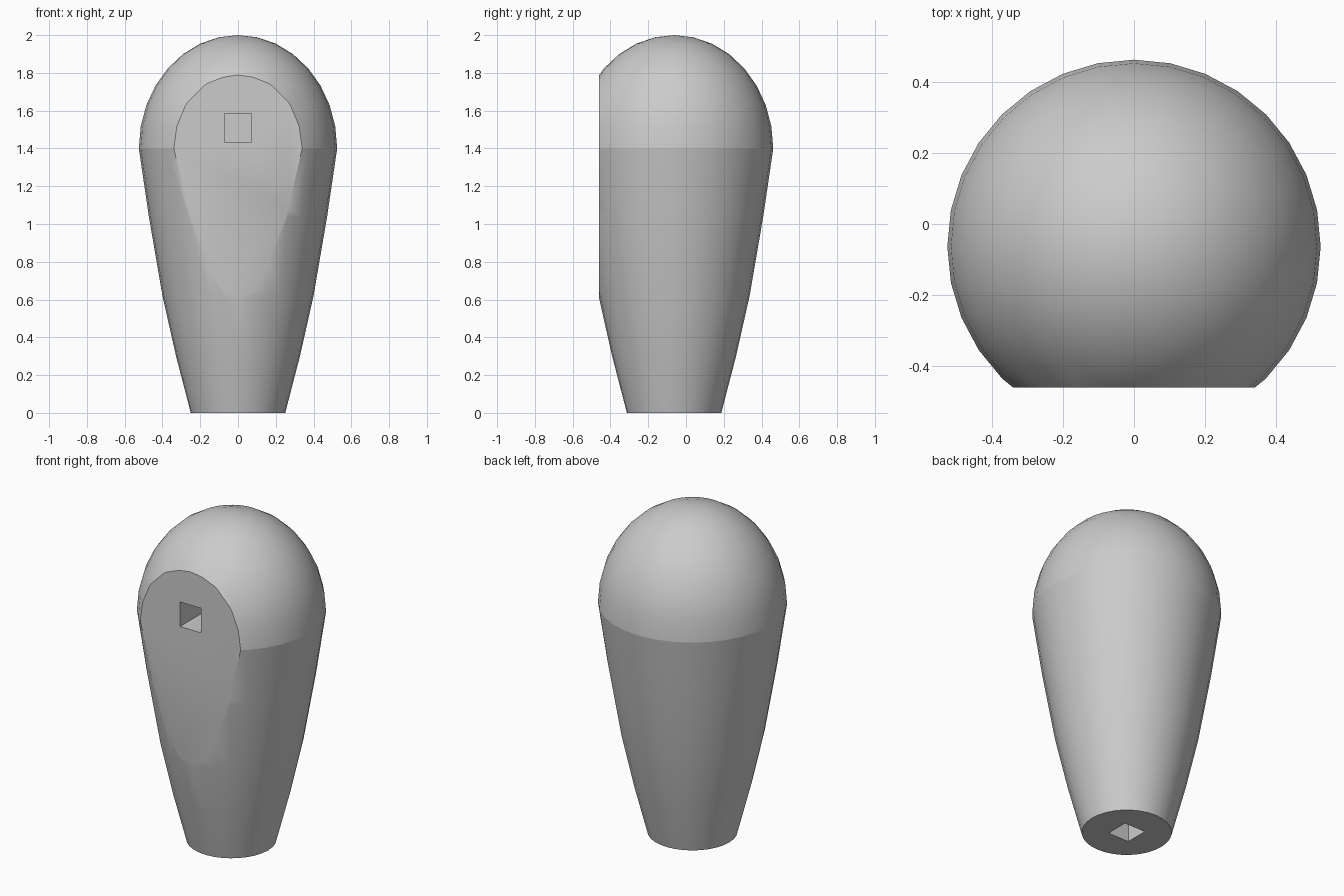
import bpy, bmesh, math
from mathutils import Vector

cube = bpy.data.objects.get("Cube")
if cube:
    bpy.data.objects.remove(cube, do_unlink=True)

SIDES = 32
AXIS_Y = -0.063
RADIUS, SEAM, DOME = 0.525, 1.4, 0.6
FLAT_Y = -0.46
HOLE = 0.142

grey = bpy.data.materials.new("plain grey")
grey.use_nodes = True
grey.diffuse_color = (0.6, 0.6, 0.6, 1)
grey.node_tree.nodes["Principled BSDF"].inputs["Base Color"].default_value = (0.6, 0.6, 0.6, 1)

# Profile: tapered grip, then a half-ellipse dome
profile = [(0.25, 0), (0.328, 0.3), (0.4, 0.62), (0.472, 1.04), (RADIUS, SEAM)]
for i in range(1, 8):
    a = i * math.pi / 16
    profile.append((RADIUS * math.cos(a), SEAM + DOME * math.sin(a)))

# Revolve the profile
bm = bmesh.new()
rings = []
for r, z in profile:
    rings.append([bm.verts.new((r * math.sin(t), AXIS_Y + r * math.cos(t), z))
                  for t in (2 * math.pi * k / SIDES for k in range(SIDES))])
tip = bm.verts.new((0, AXIS_Y, SEAM + DOME))
bm.faces.new(rings[0])
for k in range(SIDES):
    n = (k + 1) % SIDES
    for low, high in zip(rings, rings[1:]):
        bm.faces.new((low[k], low[n], high[n], high[k]))
    bm.faces.new((rings[-1][k], rings[-1][n], tip))

# Slice the flat front face
cut = bmesh.ops.bisect_plane(bm, geom=bm.verts[:] + bm.edges[:] + bm.faces[:],
                             plane_co=(0, FLAT_Y, 0), plane_no=(0, -1, 0),
                             clear_outer=True)
bmesh.ops.holes_fill(bm, edges=[e for e in cut["geom_cut"] if isinstance(e, bmesh.types.BMEdge)],
                     sides=0)
bmesh.ops.recalc_face_normals(bm, faces=bm.faces[:])
mesh = bpy.data.meshes.new("grip_body")
bm.to_mesh(mesh)
bm.free()
mesh.materials.append(grey)
body = bpy.data.objects.new("grip_body", mesh)
bpy.context.collection.objects.link(body)
bpy.context.view_layer.objects.active = body
body.select_set(True)


def bore(name, low, high):
    """Cut a square passage between two corners."""
    low, high = Vector(low), Vector(high)
    b = bmesh.new()
    bmesh.ops.create_cube(b, size=1)
    for v in b.verts:
        v.co = (low + high) / 2 + v.co * (high - low)
    m = bpy.data.meshes.new(name)
    b.to_mesh(m)
    b.free()
    m.materials.append(grey)
    cutter = bpy.data.objects.new(name, m)
    cutter.hide_render = True
    bpy.context.collection.objects.link(cutter)
    mod = body.modifiers.new(name, "BOOLEAN")
    mod.operation, mod.solver, mod.object = "DIFFERENCE", "EXACT", cutter
    bpy.ops.object.modifier_apply(modifier=name)
    bpy.data.objects.remove(cutter, do_unlink=True)


# Square passage: up from the base, then out through the front
h = HOLE / 2
bore("base_passage", (-h, AXIS_Y - h, -0.1), (h, AXIS_Y + h, 1.5))
bore("front_passage", (-h, FLAT_Y - 0.1, 1.435), (h, AXIS_Y + h, 1.585))

# Smooth shading, with a crisp seam under the dome
bpy.ops.object.shade_smooth_by_angle(angle=math.radians(30))
for e in body.data.edges:
    ends = [body.data.vertices[i].co for i in e.vertices]
    if all(abs(c.z - SEAM) < 0.001 and math.hypot(c.x, c.y - AXIS_Y) > 0.5 for c in ends):
        e.use_edge_sharp = True
